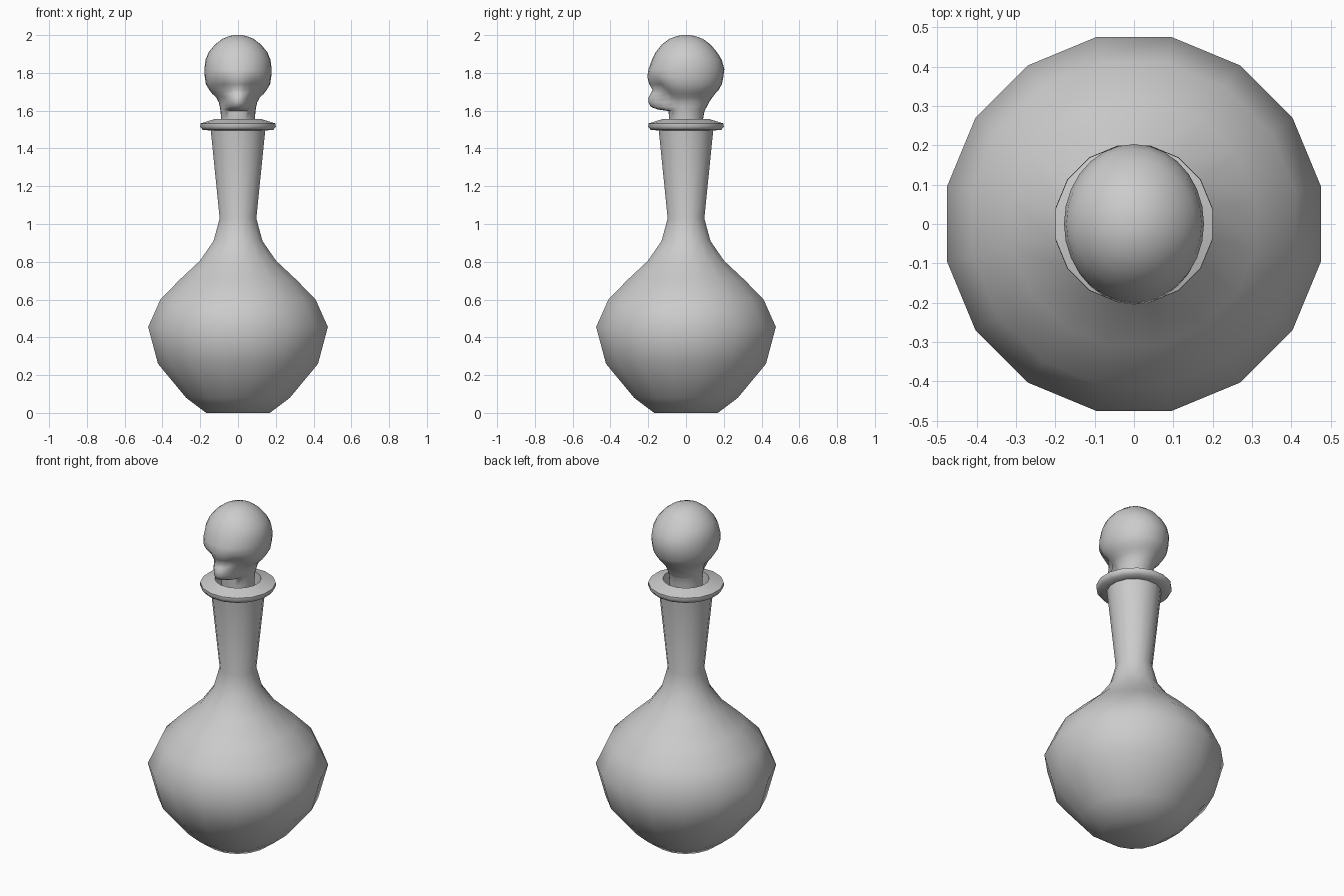
import bpy, bmesh, math

if "Cube" in bpy.data.objects:
    bpy.data.objects.remove(bpy.data.objects["Cube"])

SIDES = 16


def finish(bm, name, angle):
    bmesh.ops.recalc_face_normals(bm, faces=bm.faces[:])
    mesh = bpy.data.meshes.new(name)
    bm.to_mesh(mesh)
    bm.free()
    obj = bpy.data.objects.new(name, mesh)
    bpy.context.collection.objects.link(obj)
    bpy.ops.object.select_all(action='DESELECT')
    obj.select_set(True)
    bpy.context.view_layer.objects.active = obj
    bpy.ops.object.shade_smooth_by_angle(angle=math.radians(angle))
    return obj


def loft(rings, name, angle):
    """Skin a stack of equal-sized point rings and cap both ends."""
    bm = bmesh.new()
    loops = [[bm.verts.new(p) for p in ring] for ring in rings]
    n = len(loops[0])
    for a, b in zip(loops, loops[1:]):
        for i in range(n):
            j = (i + 1) % n
            bm.faces.new((a[i], a[j], b[j], b[i]))
    bm.faces.new(loops[0][::-1])
    bm.faces.new(loops[-1])
    return finish(bm, name, angle)


def circle(r, z):
    angles = [(i + 0.5) * math.tau / SIDES for i in range(SIDES)]
    return [(r * math.cos(a), r * math.sin(a), z) for a in angles]


# Bottle: belly, flared neck, rolled lip and hollow mouth
bottle_profile = [
    (0.172, 0), (0.28, 0.08), (0.432, 0.26), (0.485, 0.455), (0.419, 0.6),
    (0.315, 0.705), (0.206, 0.805), (0.132, 0.91), (0.099, 1.03),
    (0.147, 1.495), (0.19, 1.498), (0.204, 1.515), (0.203, 1.532),
    (0.125, 1.556), (0.121, 1.5), (0.105, 1.3),
]
loft([circle(r, z) for r, z in bottle_profile], "bottle", 60)


# Skull stopper: z, half width, front depth, back depth, jaw bulge
skull_sections = [
    (1.40, 0.085, 0.085, 0.085, 0), (1.555, 0.09, 0.09, 0.09, 0),
    (1.598, 0.092, 0.092, 0.098, 0), (1.606, 0.094, 0.094, 0.102, 0.055),
    (1.62, 0.096, 0.096, 0.11, 0.09), (1.645, 0.102, 0.10, 0.122, 0.10),
    (1.67, 0.116, 0.115, 0.14, 0.083), (1.69, 0.137, 0.135, 0.155, 0.052),
    (1.71, 0.152, 0.155, 0.173, 0.022), (1.74, 0.170, 0.183, 0.190, 0.012),
    (1.78, 0.176, 0.205, 0.198, 0), (1.82, 0.178, 0.198, 0.203, 0),
    (1.87, 0.172, 0.180, 0.189, 0), (1.91, 0.155, 0.160, 0.164, 0),
    (1.95, 0.122, 0.128, 0.130, 0), (1.98, 0.083, 0.088, 0.09, 0),
    (1.995, 0.045, 0.048, 0.048, 0), (2.0, 0.02, 0.02, 0.02, 0),
]


def skull_ring(z, half, front, back, jaw, n=28):
    ring = []
    for i in range(n):
        a = i * math.tau / n
        c, s = math.cos(a), math.sin(a)
        x, y = half * c, s * (back if s > 0 else front)
        if s < 0:
            y -= jaw * max(0, 1 - (x / 0.07) ** 2) ** 0.6
            # Eye sockets pressed into the face
            d = ((abs(x) - 0.08) / 0.04) ** 2 + ((z - 1.725) / 0.03) ** 2
            y += 0.025 * math.exp(-d)
        ring.append((x, y, z))
    return ring


loft([skull_ring(*s) for s in skull_sections], "skull_stopper", 70)
